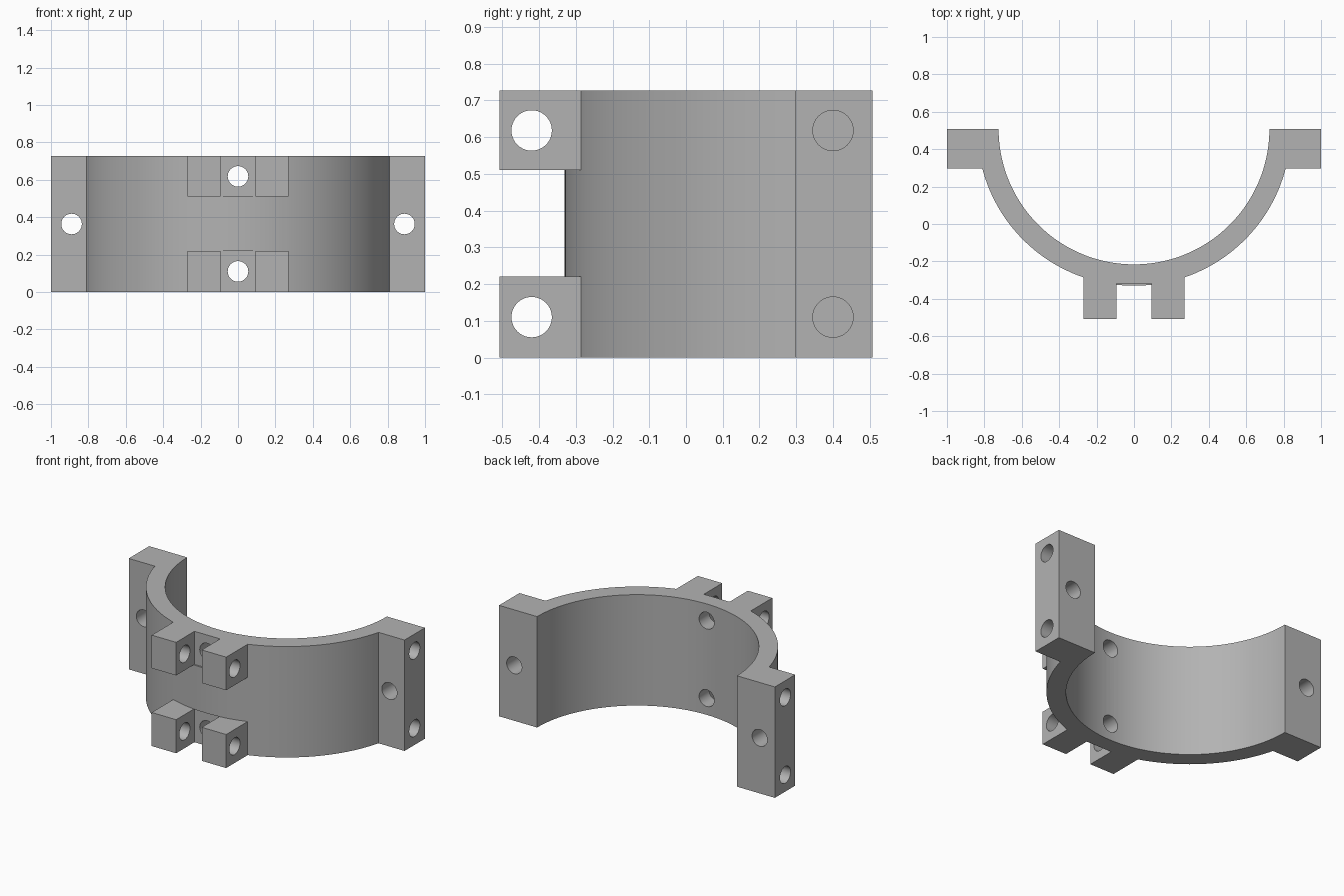
import bpy, bmesh, math
from mathutils import Matrix, Vector

cube = bpy.data.objects.get("Cube")
if cube:
    bpy.data.objects.remove(cube)

HEIGHT, BACK, FLANGE_FRONT = 0.727, 0.508, 0.297
INNER, OUTER, HOLE = 0.724, 0.838, 0.055
LOW, HIGH = 0.11, 0.618
TIERS = ((0, 0.22), (0.51, HEIGHT))

grey = bpy.data.materials.new("plain grey")
grey.use_nodes = True
grey.diffuse_color = (0.45, 0.45, 0.45, 1)
grey.node_tree.nodes["Principled BSDF"].inputs["Base Color"].default_value = grey.diffuse_color


def finish(name, bm):
    bmesh.ops.recalc_face_normals(bm, faces=bm.faces)
    mesh = bpy.data.meshes.new(name)
    bm.to_mesh(mesh)
    bm.free()
    mesh.materials.append(grey)
    obj = bpy.data.objects.new(name, mesh)
    bpy.context.collection.objects.link(obj)
    return obj


def box(name, lo, hi):
    lo, hi = Vector(lo), Vector(hi)
    bm = bmesh.new()
    bmesh.ops.create_cube(bm, size=1, matrix=Matrix.Translation((lo + hi) / 2)
                          @ Matrix.Diagonal((*(hi - lo), 1)))
    return finish(name, bm)


def drill(center, axis, length):
    turn = Vector((0, 0, 1)).rotation_difference(Vector(axis)).to_matrix().to_4x4()
    bm = bmesh.new()
    bmesh.ops.create_cone(bm, cap_ends=True, segments=40, radius1=HOLE, radius2=HOLE,
                          depth=length, matrix=Matrix.Translation(center) @ turn)
    return finish("drill", bm)


def arc(radius, start, end, steps=72):
    angles = [start + (end - start) * i / steps for i in range(steps + 1)]
    return [(radius * math.cos(a), BACK + radius * math.sin(a)) for a in angles]


def combine(target, tool, operation):
    mod = target.modifiers.new(operation.lower(), 'BOOLEAN')
    mod.operation, mod.object, mod.solver = operation, tool, 'EXACT'
    bpy.ops.object.select_all(action='DESELECT')
    bpy.context.view_layer.objects.active = target
    target.select_set(True)
    bpy.ops.object.modifier_apply(modifier=mod.name)
    bpy.data.objects.remove(tool)


# Half ring with a square flange at each end, extruded upward
drop = math.asin((BACK - FLANGE_FRONT) / OUTER)
outline = arc(INNER, -math.pi, 0)
outline += [(1, BACK), (1, FLANGE_FRONT)]
outline += arc(OUTER, -drop, drop - math.pi)
outline += [(-1, FLANGE_FRONT), (-1, BACK)]
bm = bmesh.new()
base = bm.faces.new([bm.verts.new((x, y, 0)) for x, y in outline])
top = bmesh.ops.extrude_face_region(bm, geom=[base])["geom"]
bmesh.ops.translate(bm, vec=(0, 0, HEIGHT),
                    verts=[v for v in top if isinstance(v, bmesh.types.BMVert)])
clamp = finish("half_ring_clamp", bm)

# Paired hinge lugs, with a flat seat between each pair
for z0, z1 in TIERS:
    for x0, x1 in ((-0.27, -0.093), (0.093, 0.27)):
        combine(clamp, box("lug", (x0, -BACK, z0), (x1, -0.26, z1)), 'UNION')
    combine(clamp, box("seat_cutter", (-0.093, -0.6, z0 - (z0 == 0) * 0.1),
                       (0.093, -0.318, z1 + (z1 == HEIGHT) * 0.1)), 'DIFFERENCE')

# Pin holes through the lugs, holes through the wall, blind holes in the flange sides
for z in (LOW, HIGH):
    combine(clamp, drill((0, -0.42, z), (1, 0, 0), 1), 'DIFFERENCE')
    combine(clamp, drill((0, -0.27, z), (0, 1, 0), 0.3), 'DIFFERENCE')
    for side in (-1, 1):
        combine(clamp, drill((side, 0.4, z), (1, 0, 0), 0.36), 'DIFFERENCE')

# Bolt holes through the flanges from front to back
for side in (-1, 1):
    combine(clamp, drill((side * 0.89, 0.4, HEIGHT / 2), (0, 1, 0), 0.5), 'DIFFERENCE')

bpy.ops.object.select_all(action='DESELECT')
clamp.select_set(True)
bpy.context.view_layer.objects.active = clamp
bpy.ops.object.shade_smooth_by_angle(angle=math.radians(30))
